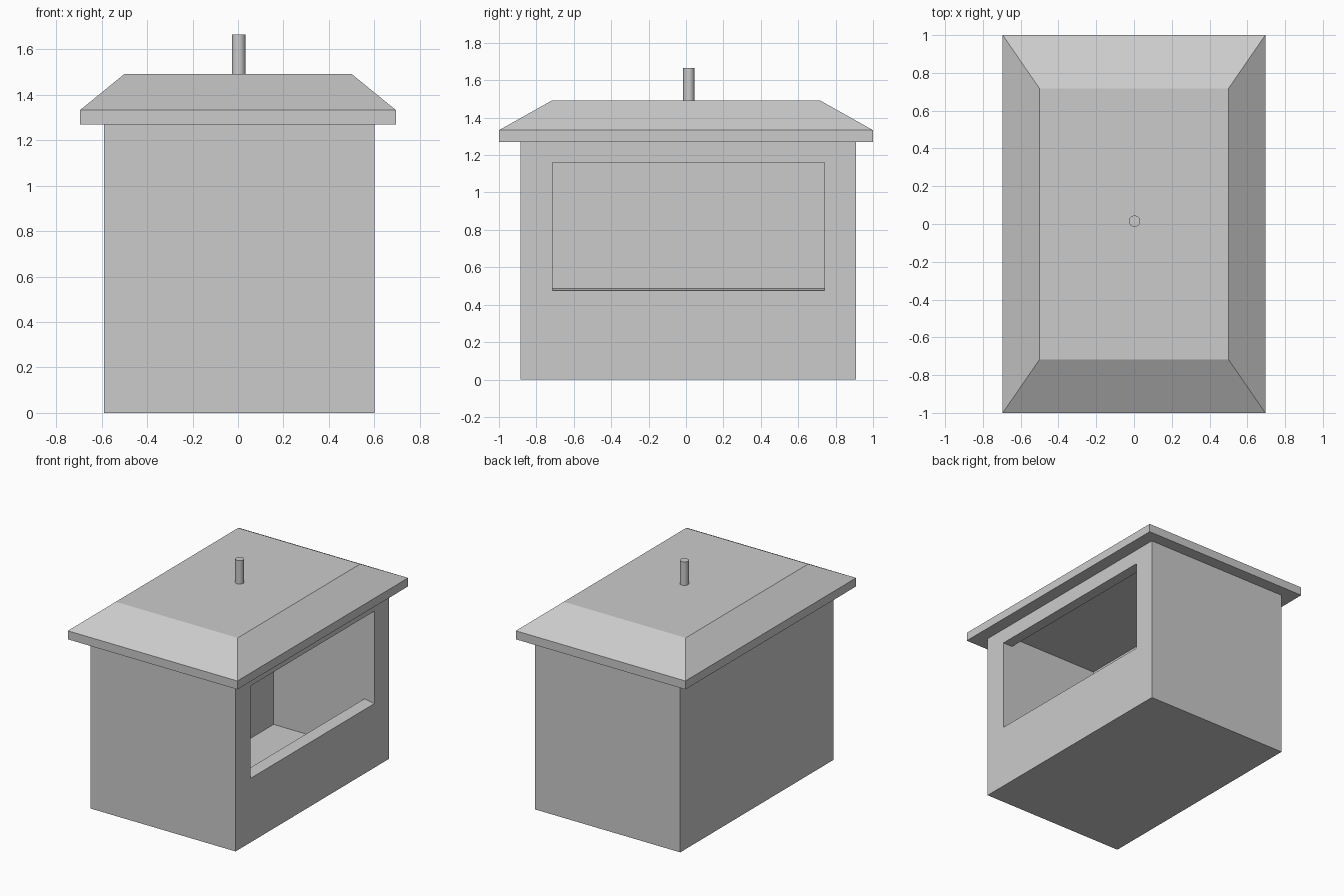
import bpy, bmesh
from mathutils import Vector

if "Cube" in bpy.data.objects:
    bpy.data.objects.remove(bpy.data.objects["Cube"])


def new_object(name, bm):
    bmesh.ops.recalc_face_normals(bm, faces=bm.faces)
    mesh = bpy.data.meshes.new(name)
    bm.to_mesh(mesh)
    bm.free()
    obj = bpy.data.objects.new(name, mesh)
    bpy.context.collection.objects.link(obj)
    return obj


def extruded(name, points, offset):
    """Closed profile pushed along an offset vector."""
    bm = bmesh.new()
    face = bm.faces.new([bm.verts.new(p) for p in points])
    moved = bmesh.ops.extrude_face_region(bm, geom=[face])["geom"]
    bmesh.ops.translate(bm, vec=Vector(offset),
                        verts=[v for v in moved if isinstance(v, bmesh.types.BMVert)])
    return new_object(name, bm)


def rect(x0, x1, y0, y1, z):
    return [(x0, y0, z), (x1, y0, z), (x1, y1, z), (x0, y1, z)]


# Booth body
body = extruded("booth_body", rect(-0.59, 0.60, -0.885, 0.91, 0), (0, 0, 1.27))

# Serving window with sloped sill, opening into a deeper hollow
profile = [(0.70, 0.475), (0.60, 0.475), (0.52, 0.49), (0.52, 0.10), (-0.226, 0.10),
           (-0.226, 1.23), (0.52, 1.23), (0.52, 1.16), (0.70, 1.16)]
cutter = extruded("window_cutter", [(x, -0.713, z) for x, z in profile], (0, 1.453, 0))
cutter.hide_render = True
cut = body.modifiers.new("window", "BOOLEAN")
cut.operation = "DIFFERENCE"
cut.solver = "EXACT"
cut.object = cutter
bpy.context.view_layer.objects.active = body
bpy.ops.object.modifier_apply(modifier=cut.name)
bpy.data.objects.remove(cutter)

# Roof: flat eaves band topped by a truncated hip
bm = bmesh.new()
levels = [(0.695, 1.0, 1.27), (0.695, 1.0, 1.333), (0.50, 0.717, 1.492)]
rings = [[bm.verts.new(p) for p in rect(-x, x, -y, y, z)] for x, y, z in levels]
for low, high in zip(rings, rings[1:]):
    for i in range(4):
        j = (i + 1) % 4
        bm.faces.new((low[i], low[j], high[j], high[i]))
bm.faces.new(rings[0])
bm.faces.new(rings[-1])
new_object("roof", bm)

# Chimney pipe
bpy.ops.mesh.primitive_cylinder_add(vertices=32, radius=0.03, depth=0.175,
                                    location=(0.003, 0.015, 1.5785))
pipe = bpy.context.object
pipe.name = "chimney_pipe"
bpy.ops.object.shade_smooth_by_angle()
